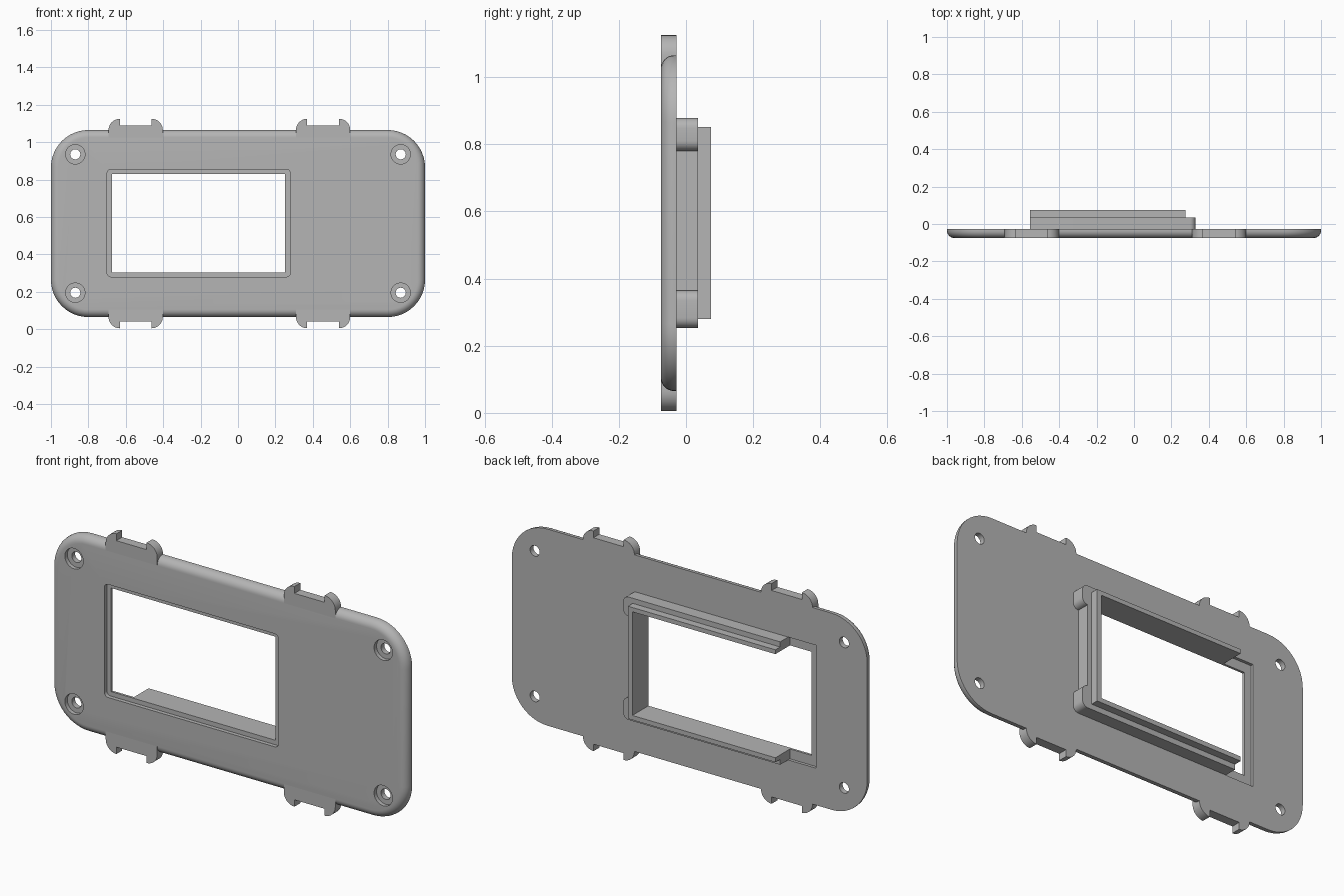
import bpy, bmesh
from math import sin, cos, pi, radians

if "Cube" in bpy.data.objects:
    bpy.data.objects.remove(bpy.data.objects["Cube"])

grey = bpy.data.materials.new("plain grey")
grey.use_nodes = True
GREY = (0.46, 0.46, 0.46, 1)
grey.diffuse_color = GREY
grey.node_tree.nodes["Principled BSDF"].inputs["Base Color"].default_value = GREY

FRONT, BACK, FLOOR, MID_Z = -0.075, -0.028, -0.043, 0.565


def arc(cx, cz, r, start, end, steps=6):
    return [(cx + r * cos(radians(start + (end - start) * i / steps)),
             cz + r * sin(radians(start + (end - start) * i / steps)))
            for i in range(steps + 1)]


def rounded_rect(x0, x1, z0, z1, r, steps=6):
    return (arc(x1 - r, z1 - r, r, 0, 90, steps) + arc(x0 + r, z1 - r, r, 90, 180, steps)
            + arc(x0 + r, z0 + r, r, 180, 270, steps) + arc(x1 - r, z0 + r, r, 270, 360, steps))


def box(x0, x1, z0, z1):
    return [(x1, z1), (x0, z1), (x0, z0), (x1, z0)]


def loft(name, layers):
    """Skin a stack of (profile, y) outlines and cap both ends."""
    bm = bmesh.new()
    rings = [[bm.verts.new((x, y, z)) for x, z in pts] for pts, y in layers]
    for a, b in zip(rings, rings[1:]):
        for i in range(len(a)):
            j = (i + 1) % len(a)
            bm.faces.new((a[i], a[j], b[j], b[i]))
    bm.faces.new(rings[0])
    bm.faces.new(rings[-1])
    bmesh.ops.recalc_face_normals(bm, faces=bm.faces)
    mesh = bpy.data.meshes.new(name)
    bm.to_mesh(mesh)
    bm.free()
    mesh.materials.append(grey)
    obj = bpy.data.objects.new(name, mesh)
    bpy.context.collection.objects.link(obj)
    return obj


def prism(name, pts, y0, y1):
    return loft(name, [(pts, y0), (pts, y1)])


def smooth(obj):
    bpy.ops.object.select_all(action="DESELECT")
    obj.select_set(True)
    bpy.context.view_layer.objects.active = obj
    bpy.ops.object.shade_smooth_by_angle(angle=radians(30))


# Face plate with a rounded front rim
RIM = 0.04
layers = [(rounded_rect(-1, 1, MID_Z - 0.5, MID_Z + 0.5, 0.2, 12), BACK)]
for i in range(9):
    a = i / 8 * pi / 2
    d = RIM * (1 - cos(a))
    layers.append((rounded_rect(-1 + d, 1 - d, MID_Z - 0.5 + d, MID_Z + 0.5 - d, 0.2 - d, 12),
                   FRONT + RIM - RIM * sin(a)))
plate = loft("face_plate", layers)

# Cutters: window, front pocket, rear recess, counterbored screw holes
cutters = [
    prism("window_cutter", box(-0.675, 0.25, 0.303, 0.83), -0.2, 0.2),
    prism("pocket_cutter", rounded_rect(-0.70, 0.28, 0.28, 0.855, 0.022), -0.2, FRONT + 0.02),
    prism("recess_cutter", box(-0.713, 0.29, 0.253, 0.878), FLOOR, 0.2),
]
for x in (-0.87, 0.87):
    for z in (0.195, 0.935):
        cutters.append(prism("hole_cutter", arc(x, z, 0.027, 0, 345, 23), -0.2, 0.2))
        cutters.append(prism("bore_cutter", arc(x, z, 0.052, 0, 345, 23), -0.2, FRONT + 0.02))
for cutter in cutters:
    cutter.hide_render = True
    mod = plate.modifiers.new("cut", "BOOLEAN")
    mod.operation = "DIFFERENCE"
    mod.solver = "EXACT"
    mod.object = cutter
bpy.context.view_layer.update()
graph = bpy.context.evaluated_depsgraph_get()
plate_mesh = bpy.data.meshes.new_from_object(plate.evaluated_get(graph))
plate.modifiers.clear()
plate.data = plate_mesh
for cutter in cutters:
    bpy.data.objects.remove(cutter)
smooth(plate)

# Clip tabs: a pair of rounded hooks with a notch between, on both long edges
half, hook, base = 0.145, 0.06, 0.46
for side, label in ((1, "top"), (-1, "bottom")):
    for cx, where in ((-0.547, "right"), (0.455, "left")):
        pts = [(half, base), *arc(half - hook, 0.5, hook, 0, 90, 8), (half - hook, 0.525),
               (-half + hook, 0.525), *arc(-half + hook, 0.5, hook, 90, 180, 8), (-half, base)]
        tab = prism(f"{label}_{where}_clip_tab",
                    [(cx + x, MID_Z + side * z) for x, z in pts], FRONT, BACK)
        smooth(tab)


# Rear bracket: open on one end, inner side flush with the window
def bracket(name, outer, y0, y1):
    inner = [(-0.555, 0.303), (0.25, 0.303), (0.25, 0.83), (-0.555, 0.83)]
    smooth(prism(name, outer + inner, y0, y1))


EAR, R = 0.328, 0.03
lower_outline = [(-0.555, 0.878),
                 *arc(EAR - R, 0.878 - R, R, 90, 0), *arc(EAR - R, 0.78 + R, R, 0, -90),
                 *arc(EAR - R, 0.365 - R, R, 90, 0), *arc(EAR - R, 0.253 + R, R, 0, -90),
                 (-0.555, 0.253)]
bracket("bracket_base_with_ears", lower_outline, FLOOR, 0.036)
bracket("bracket_lip", [(-0.555, 0.852), (0.275, 0.852), (0.275, 0.28), (-0.555, 0.28)],
        0.036, 0.074)
